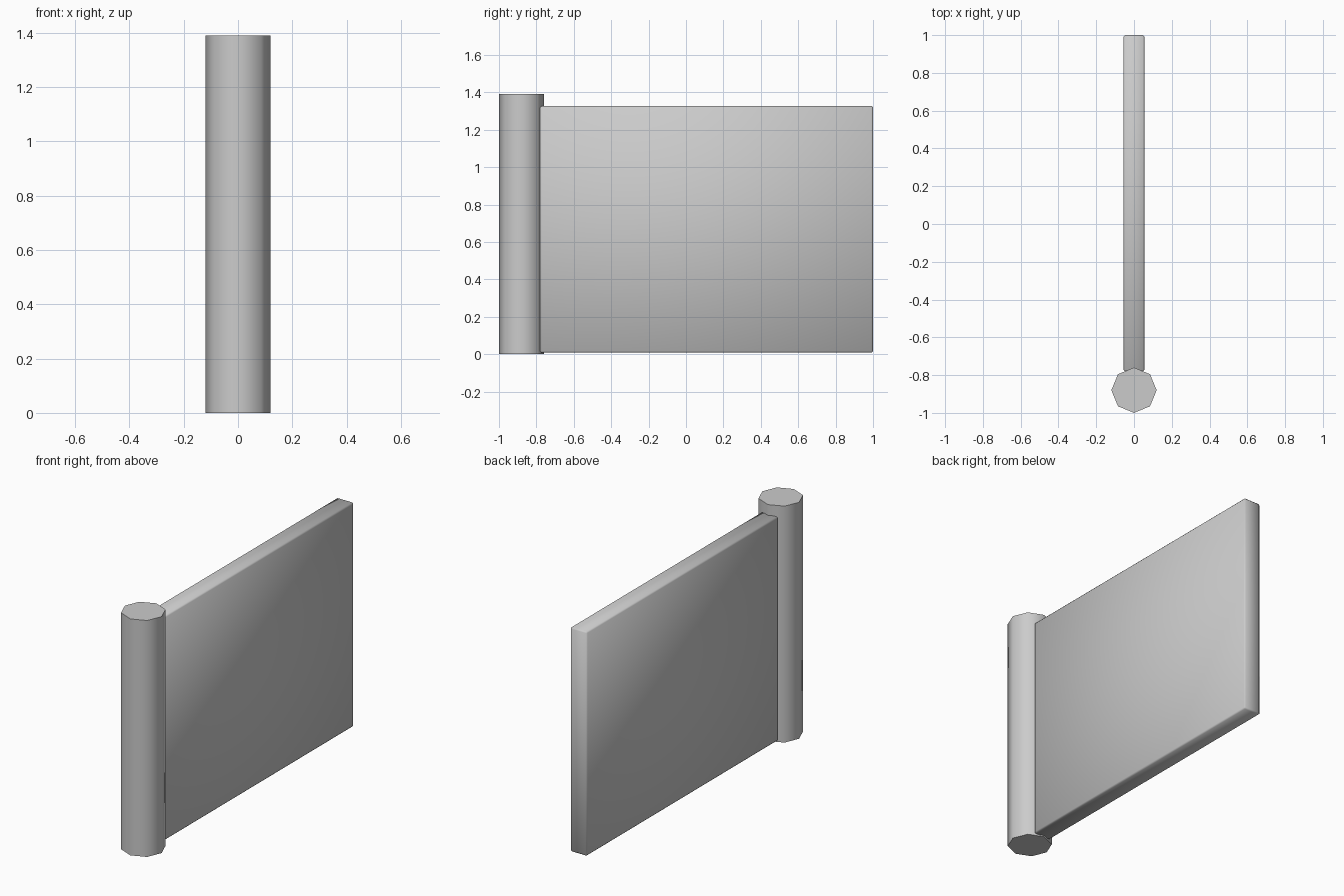
import bpy
import math

if "Cube" in bpy.data.objects:
    bpy.data.objects.remove(bpy.data.objects["Cube"])

POST_R, POST_H = 0.12, 1.39

# Octagonal post: smooth sides, flat caps
bpy.ops.mesh.primitive_cylinder_add(vertices=8, radius=POST_R, depth=POST_H,
                                    location=(0, -1 + POST_R, POST_H / 2))
post = bpy.context.object
post.name = "post"
bpy.ops.object.shade_smooth_by_angle(angle=math.radians(50))

# Thin wall panel butting into the post
y0, y1, z0, z1 = -0.78, 1.0, 0.008, 1.327
bpy.ops.mesh.primitive_cube_add(size=1, location=(0, (y0 + y1) / 2, (z0 + z1) / 2))
panel = bpy.context.object
panel.name = "wall_panel"
panel.scale = (0.11, y1 - y0, z1 - z0)
bpy.ops.object.transform_apply(location=False, rotation=False, scale=True)

# Tiny softened edges with fully smooth shading
bevel = panel.modifiers.new("edge_bevel", "BEVEL")
bevel.width = 0.008
bevel.segments = 1
bpy.ops.object.shade_smooth()
